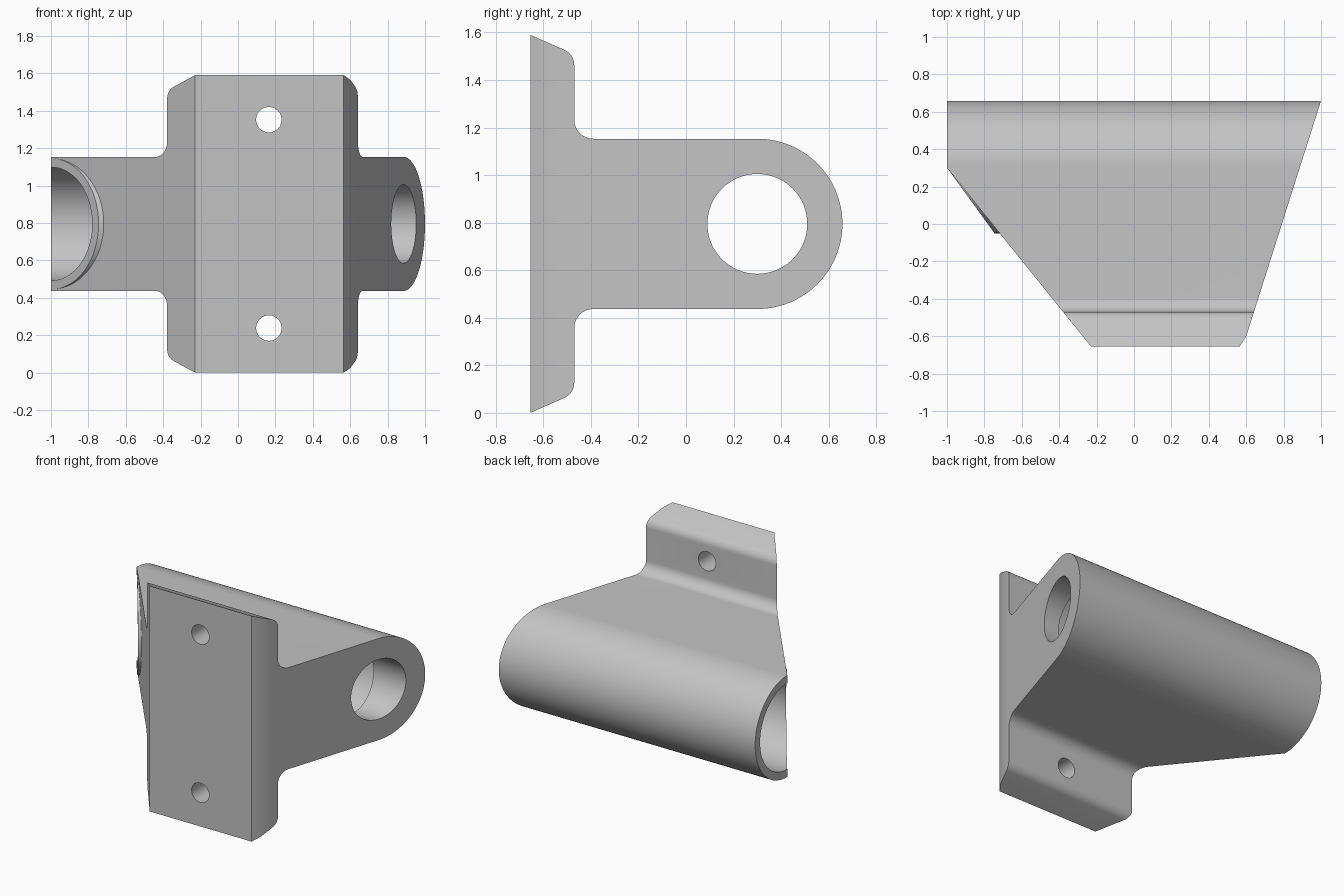
import bpy, bmesh
from math import sin, cos, pi, radians
from mathutils import Matrix

default = bpy.data.objects.get("Cube")
if default:
    bpy.data.objects.remove(default, do_unlink=True)

MID = 0.795          # height of the tube axis
AXIS_Y = 0.3         # depth of the tube axis
TUBE_R = 0.358


def arc(cy, cz, r, start, end, steps):
    """Points of an arc, angles in degrees."""
    return [(cy + r * cos(radians(start + (end - start) * i / steps)),
             cz + r * sin(radians(start + (end - start) * i / steps)))
            for i in range(steps + 1)]


def prism(name, points, axis, low, high):
    """Extrude a closed 2D outline along x or z."""
    bm = bmesh.new()
    place = (lambda a, b: (low, a, b)) if axis == "x" else (lambda a, b: (a, b, low))
    face = bm.faces.new([bm.verts.new(place(*p)) for p in points])
    grown = bmesh.ops.extrude_face_region(bm, geom=[face])["geom"]
    move = (high - low, 0, 0) if axis == "x" else (0, 0, high - low)
    bmesh.ops.translate(bm, vec=move, verts=[v for v in grown if isinstance(v, bmesh.types.BMVert)])
    bmesh.ops.recalc_face_normals(bm, faces=bm.faces)
    return finish(name, bm)


def rod(name, radius, axis, centre, length, sides=96):
    """Solid cylinder along x or y."""
    bm = bmesh.new()
    turn = Matrix.Rotation(pi / 2, 4, "Y" if axis == "x" else "X")
    bmesh.ops.create_cone(bm, cap_ends=True, segments=sides, radius1=radius, radius2=radius,
                          depth=length, matrix=Matrix.Translation(centre) @ turn)
    return finish(name, bm)


def finish(name, bm):
    mesh = bpy.data.meshes.new(name)
    bm.to_mesh(mesh)
    bm.free()
    obj = bpy.data.objects.new(name, mesh)
    bpy.context.collection.objects.link(obj)
    return obj


def combine(target, tool, operation):
    """Apply a boolean and remove the tool."""
    mod = target.modifiers.new(operation.title(), "BOOLEAN")
    mod.operation = operation
    mod.solver = "EXACT"
    mod.object = tool
    bpy.context.view_layer.objects.active = target
    bpy.ops.object.modifier_apply(modifier=mod.name)
    bpy.data.objects.remove(tool, do_unlink=True)


# Side profile: upper half of plate, fillets and round tube, then mirrored
upper = [(-0.655, 1.59)]
upper += arc(-0.54, 1.463, 0.07, 64, 0, 10)
upper += arc(-0.39, MID + TUBE_R + 0.08, 0.08, 180, 270, 12)
upper += arc(AXIS_Y, MID, TUBE_R, 90, 0, 36)
lower = [(y, 2 * MID - z) for y, z in reversed(upper[:-1])]
bracket = prism("tube_bracket", upper + lower, "x", -1.1, 1.1)

# Plan outline trims both slanted ends
plan = [(-1, 0.7), (1.013, 0.7), (0.6, -0.6), (0.565, -0.655), (-0.23, -0.655), (-1, 0.3)]
combine(bracket, prism("plan_trim", plan, "z", -0.2, 1.8), "INTERSECT")

# Slightly raised rim round the wide mouth
rim = rod("mouth_rim", 0.35, "x", (-0.8, AXIS_Y, MID), 0.6)
wedge = [(-0.999, AXIS_Y), (-0.738, -0.06), (-0.6, -0.06), (-0.6, AXIS_Y)]
combine(rim, prism("rim_trim", wedge, "z", 0, 1.6), "INTERSECT")
combine(bracket, rim, "UNION")

# Wide blind bore, narrow end hole and two screw holes
combine(bracket, rod("wide_bore", 0.303, "x", (-0.3, AXIS_Y, MID), 2.0), "DIFFERENCE")
combine(bracket, rod("end_hole", 0.21, "x", (0.8, AXIS_Y, MID), 1.0), "DIFFERENCE")
for side in (-1, 1):
    combine(bracket, rod("screw_hole", 0.068, "y", (0.165, -0.55, MID + side * 0.557), 0.5, 48),
            "DIFFERENCE")

# Single grey material
grey = bpy.data.materials.new("plain_grey")
grey.use_nodes = True
colour = (0.55, 0.55, 0.55, 1)
grey.diffuse_color = colour
grey.node_tree.nodes["Principled BSDF"].inputs["Base Color"].default_value = colour
bracket.data.materials.clear()
bracket.data.materials.append(grey)

bpy.ops.object.select_all(action="DESELECT")
bracket.select_set(True)
bpy.context.view_layer.objects.active = bracket
bpy.ops.object.shade_smooth_by_angle(angle=radians(20))
